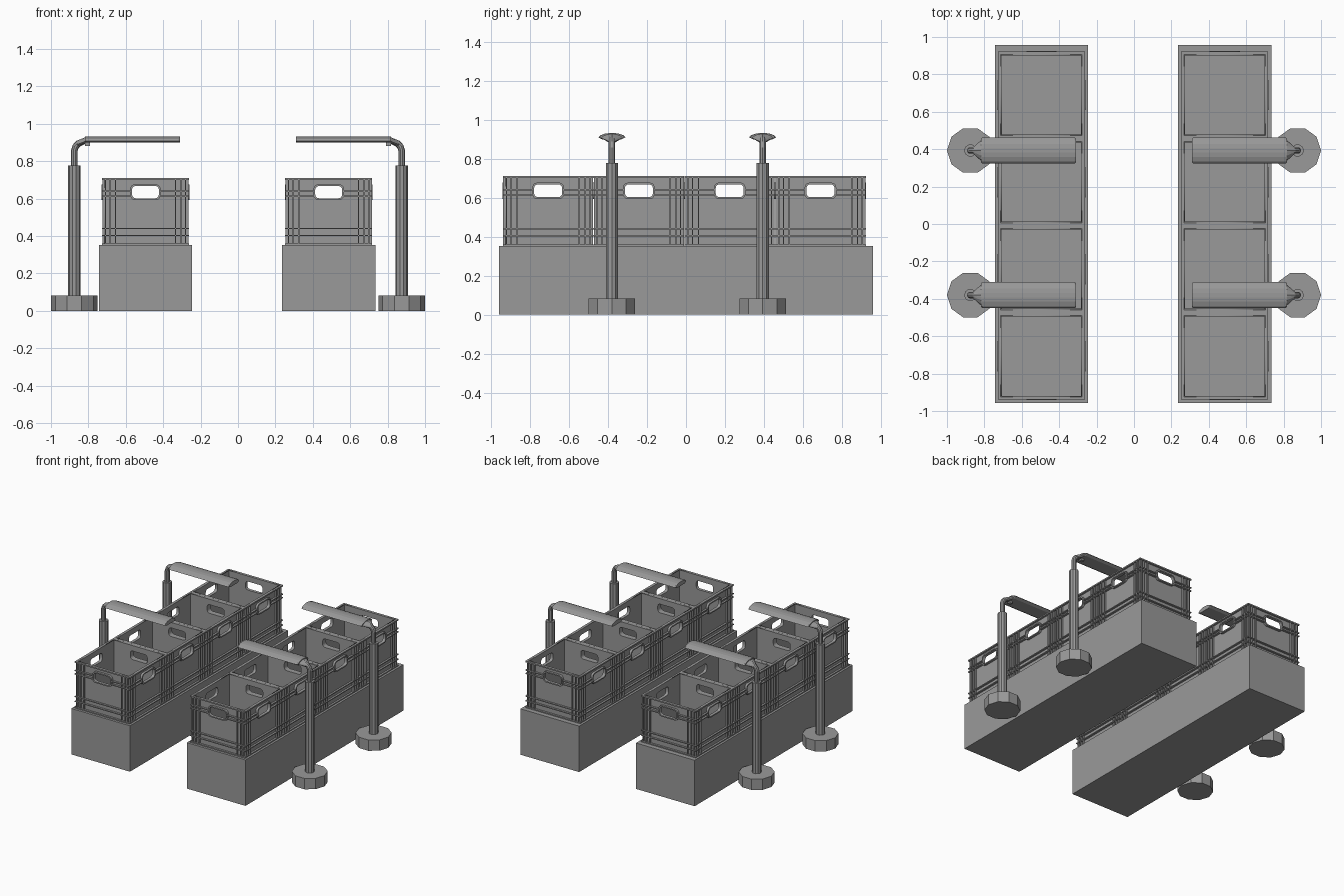
import bpy, bmesh, math
from mathutils import Matrix, Vector

if "Cube" in bpy.data.objects:
    bpy.data.objects.remove(bpy.data.objects["Cube"])

grey = bpy.data.materials.new("mid_grey")
grey.use_nodes = True
grey.diffuse_color = (0.32, 0.32, 0.32, 1)
grey.node_tree.nodes["Principled BSDF"].inputs["Base Color"].default_value = grey.diffuse_color


def place(name, mesh, loc=(0, 0, 0), turn=0):
    ob = bpy.data.objects.new(name, mesh)
    ob.location = loc
    ob.rotation_euler.z = turn
    bpy.context.collection.objects.link(ob)
    return ob


def finish(bm, name):
    bmesh.ops.recalc_face_normals(bm, faces=bm.faces)
    mesh = bpy.data.meshes.new(name)
    bm.to_mesh(mesh)
    bm.free()
    mesh.materials.append(grey)
    return mesh


def box(bm, x0, x1, y0, y1, z0, z1):
    size = Matrix.Diagonal((x1 - x0, y1 - y0, z1 - z0, 1))
    mid = Matrix.Translation(((x0 + x1) / 2, (y0 + y1) / 2, (z0 + z1) / 2))
    bmesh.ops.create_cube(bm, size=1, matrix=mid @ size)


def loft(bm, rings):
    loops = [[bm.verts.new(p) for p in ring] for ring in rings]
    for a, b in zip(loops, loops[1:]):
        for i in range(len(a)):
            j = (i + 1) % len(a)
            bm.faces.new((a[i], a[j], b[j], b[i]))
    bm.faces.new(loops[0])
    bm.faces.new(loops[-1])


def rounded(half, z0, z1, r):
    pts = []
    for k, (cx, cz) in enumerate([(half - r, z1 - r), (r - half, z1 - r),
                                  (r - half, z0 + r), (half - r, z0 + r)]):
        for step in range(4):
            a = math.pi / 2 * (k + step / 3)
            pts.append((cx + r * math.cos(a), cz + r * math.sin(a)))
    return pts


def plate(bm, outer, hole, w0, w1):
    """Upright plate with a hole, facing -y, between depths w0 and w1."""
    curve = bpy.data.curves.new("plate_profile", "CURVE")
    curve.dimensions, curve.fill_mode = "2D", "BOTH"
    curve.extrude = (w1 - w0) / 2
    for pts in (outer, hole):
        sp = curve.splines.new("POLY")
        sp.points.add(len(pts) - 1)
        sp.use_cyclic_u = True
        for p, (u, v) in zip(sp.points, pts):
            p.co = (u, v, 0, 1)
    ob = place("plate_profile", curve)
    bpy.context.view_layer.update()
    mesh = bpy.data.meshes.new_from_object(ob.evaluated_get(bpy.context.evaluated_depsgraph_get()))
    bpy.data.objects.remove(ob)
    mesh.transform(Matrix.Translation((0, -(w0 + w1) / 2, 0)) @ Matrix.Rotation(math.pi / 2, 4, "X"))
    bm.from_mesh(mesh)
    bpy.data.meshes.remove(mesh)


# Crate side: wall with hand hole, lip, flanges and upright ribs
HALF, INNER, WALL = 0.2325, 0.2115, 0.2175
BOTTOM, TOP = 0.352, 0.71
side = bmesh.new()
wall = [(-WALL, BOTTOM), (WALL, BOTTOM), (WALL, TOP), (-WALL, TOP)]
hole = rounded(0.072, 0.602, 0.668, 0.02)
plate(side, wall, hole, INNER, WALL)
plate(side, rounded(0.081, 0.593, 0.677, 0.025), hole, WALL, HALF + 0.002)
for z, t in ((0.70, 0.01), (0.437, 0.007), (0.4, 0.007), (BOTTOM, 0.008)):
    box(side, -HALF, HALF, -HALF, -WALL, z, z + t)
for s in (-1, 1):
    for z in (0.61, 0.636):
        box(side, *sorted((s * 0.08, s * HALF)), -HALF, -WALL, z, z + 0.007)
    for u in (0.16, 0.19, 0.214):
        box(side, s * u - 0.003, s * u + 0.003, -HALF + 0.002, -WALL, BOTTOM, 0.7)
side_mesh = finish(side, "crate_side")

# Crate: four sides and a floor
crate = bmesh.new()
for k in range(4):
    turned = side_mesh.copy()
    turned.transform(Matrix.Rotation(k * math.pi / 2, 4, "Z"))
    crate.from_mesh(turned)
    bpy.data.meshes.remove(turned)
bpy.data.meshes.remove(side_mesh)
box(crate, -INNER, INNER, -INNER, INNER, BOTTOM, 0.365)
crate_mesh = finish(crate, "crate")

# Plinth
plinth = bmesh.new()
box(plinth, -0.249, 0.249, -0.958, 0.958, 0, 0.352)
plinth_mesh = finish(plinth, "plinth")

for label, x in (("right", -0.495), ("left", 0.485)):
    place(label + "_plinth", plinth_mesh, (x, 0, 0))
    for i in range(4):
        place(f"{label}_crate_{i + 1}", crate_mesh, (x, -0.707 + i * 0.4655, 0))

# Lamp post: ten-sided foot, column and bent pipe
post = bmesh.new()


def disc(centre, r, n=10, tilt=0):
    turn = Matrix.Rotation(tilt, 3, "Y")
    return [Vector(centre) + turn @ Vector((r * math.cos(a), r * math.sin(a), 0))
            for a in (math.tau * i / n for i in range(n))]


loft(post, [disc((0, 0, 0), 0.125), disc((0, 0, 0.083), 0.125)])
loft(post, [disc((0, 0, 0.083), 0.033), disc((0, 0, 0.776), 0.033)])
loft(post, [disc((0, 0, 0.776), 0.018), disc((0, 0, 0.858), 0.018),
            disc((-0.007, 0, 0.879), 0.018, tilt=-0.5),
            disc((-0.022, 0, 0.895), 0.018, tilt=-0.95),
            disc((-0.062, 0, 0.912), 0.016, tilt=-1.2)])
post_mesh = finish(post, "lamp_post")

# Lamp head: shallow domed bar with a flared neck
head = bmesh.new()
half = [(0.07, 0.909), (0.06, 0.919), (0.035, 0.928), (0.012, 0.931)]
section = [(-y, z) for y, z in half] + half[::-1] + [(0.05, 0.899), (-0.05, 0.899)]


def ring(x, wide, high=1, drop=0):
    return [(x, y * wide, 0.912 + (z - 0.912) * high - drop) for y, z in section]


loft(head, [ring(-0.056, 0.9), ring(-0.064, 1), ring(-0.558, 1), ring(-0.566, 0.9)])
loft(head, [ring(-0.015, 0.25, 0.9, 0.02), ring(-0.058, 0.8, 0.9, 0.003)])
box(head, -0.083, -0.058, -0.012, 0.012, 0.882, 0.902)
head_mesh = finish(head, "lamp_head")

for label, x, turn in (("right", -0.875, math.pi), ("left", 0.875, 0)):
    for end, y in (("front", -0.38), ("back", 0.393)):
        place(f"{label}_{end}_lamp_post", post_mesh, (x, y, 0), turn)
        place(f"{label}_{end}_lamp_head", head_mesh, (x, y, 0), turn)
